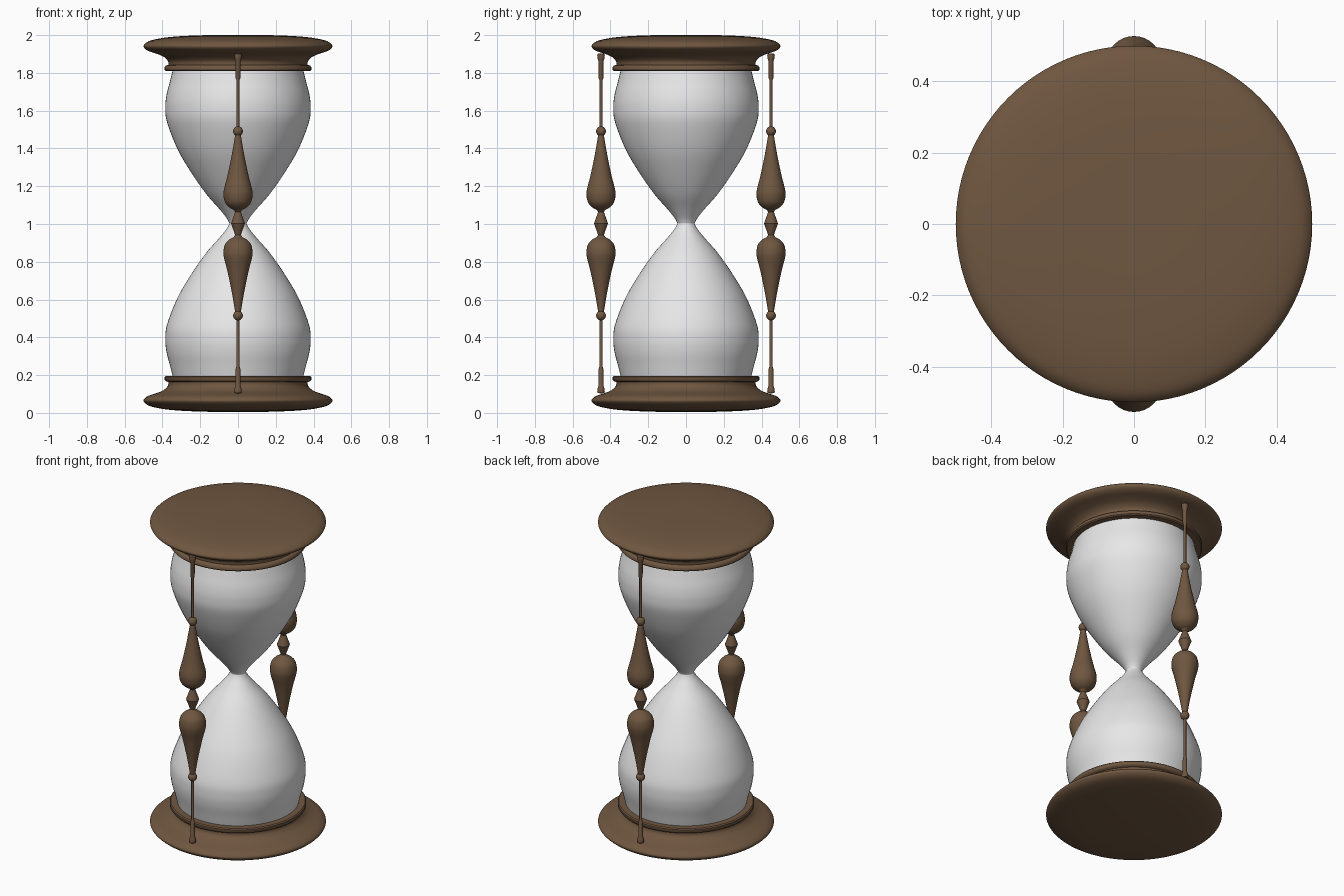
import bpy, bmesh, math
from mathutils import Matrix, Vector

if "Cube" in bpy.data.objects:
    bpy.data.objects.remove(bpy.data.objects["Cube"])

MID = 1.003  # mirror height of the whole hourglass


def material(name, rgb):
    m = bpy.data.materials.new(name)
    m.diffuse_color = (*rgb, 1)
    m.use_nodes = True
    m.node_tree.nodes["Principled BSDF"].inputs["Base Color"].default_value = m.diffuse_color
    return m


wood = material("brown wood", (0.16, 0.095, 0.052))
glass = material("pale glass", (0.8, 0.8, 0.8))


def spline(pts, n=5):
    """Smooth curve through the profile points."""
    out = []
    for i in range(len(pts) - 1):
        a, b, c, d = (Vector(pts[min(max(i + k, 0), len(pts) - 1)]) for k in (-1, 0, 1, 2))
        for s in range(n):
            t = s / n
            out.append(0.5 * (2 * b + (c - a) * t + (2 * a - 5 * b + 4 * c - d) * t * t
                              + (3 * b - a - 3 * c + d) * t ** 3))
    return out + [Vector(pts[-1])]


def lathe(name, profile, mat, steps=64, loc=(0, 0, 0), angle=40):
    """Revolve (radius, height) points around z."""
    bm = bmesh.new()
    verts = [bm.verts.new((max(r, 0), 0, z)) for r, z in profile]
    edges = [bm.edges.new(p) for p in zip(verts, verts[1:])]
    bmesh.ops.spin(bm, geom=verts + edges, cent=(0, 0, 0), axis=(0, 0, 1),
                   angle=2 * math.pi, steps=steps)
    bmesh.ops.remove_doubles(bm, verts=bm.verts, dist=1e-4)
    bmesh.ops.recalc_face_normals(bm, faces=bm.faces)
    me = bpy.data.meshes.new(name)
    bm.to_mesh(me)
    bm.free()
    me.materials.append(mat)
    ob = bpy.data.objects.new(name, me)
    ob.location = loc
    bpy.context.collection.objects.link(ob)
    bpy.ops.object.select_all(action='DESELECT')
    ob.select_set(True)
    bpy.context.view_layer.objects.active = ob
    bpy.ops.object.shade_smooth_by_angle(angle=math.radians(angle))
    return ob


def flip(profile):
    return [(r, 2 * MID - z) for r, z in profile]


# Turned end plates: domed face, round rim, cove and collar
dome = spline([(0, 0.004), (0.2, 0.007), (0.36, 0.016), (0.46, 0.034), (0.495, 0.055),
               (0.498, 0.072), (0.475, 0.09), (0.43, 0.105), (0.395, 0.12),
               (0.372, 0.142), (0.368, 0.163)])
plate = [tuple(p) for p in dome] + [(0.382, 0.167), (0.388, 0.175), (0.388, 0.19),
                                    (0.382, 0.196), (0.33, 0.196), (0, 0.196)]
lathe("base_plate", plate, wood, 96)
lathe("top_plate", [(r, min(z, 2.0)) for r, z in flip(plate)], wood, 96)

# Glass bulbs meeting at the narrow neck
bulb = [tuple(p) for p in spline([(0.345, 0.19), (0.36, 0.25), (0.378, 0.32), (0.385, 0.39),
                                  (0.375, 0.47), (0.32, 0.61), (0.25, 0.73), (0.17, 0.845),
                                  (0.10, 0.925), (0.06, 0.975), (0.045, MID)])]
lathe("glass_bulbs", bulb + flip(bulb)[::-1][1:], glass, 64, angle=60)

# Turned side columns: foot, rod, bead, teardrop, half diamond
ball = [(0.026 * math.sin(a), 0.515 - 0.026 * math.cos(a))
        for a in [math.pi * k / 10 for k in range(2, 9)]]
drop = [tuple(p) for p in spline([(0.016, 0.54), (0.033, 0.64), (0.056, 0.75), (0.074, 0.82),
                                  (0.077, 0.855), (0.068, 0.893), (0.046, 0.918),
                                  (0.024, 0.93)])]
half = [(0, 0.103), (0.018, 0.105), (0.02, 0.115), (0.018, 0.13), (0.013, 0.145),
        (0.012, 0.235), (0.008, 0.245), (0.008, 0.49)] + ball + drop + \
       [(0.015, 0.942), (0.037, MID)]
column = half + flip(half)[::-1][1:]
for name, y in (("front_column", -0.45), ("back_column", 0.45)):
    lathe(name, column, wood, 32, (0, y, 0), 35)
